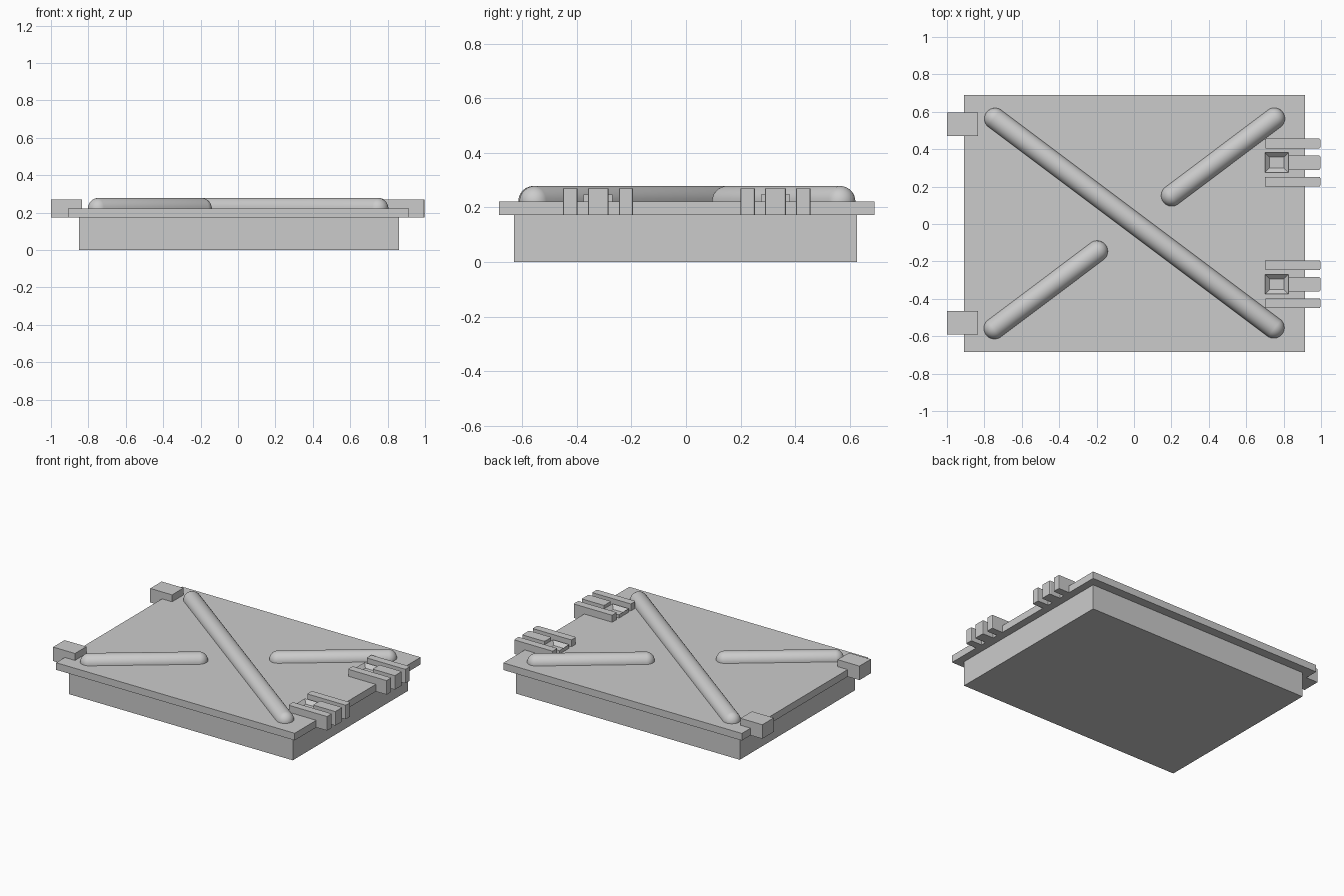
import bpy
import bmesh
from math import atan2, radians
from mathutils import Matrix, Vector

cube = bpy.data.objects.get("Cube")
if cube:
    bpy.data.objects.remove(cube, do_unlink=True)

# One plain grey for the whole model
grey = bpy.data.materials.new("plain grey")
grey.use_nodes = True
colour = (0.6, 0.6, 0.6, 1)
grey.diffuse_color = colour
grey.node_tree.nodes["Principled BSDF"].inputs["Base Color"].default_value = colour

SEAT, RIM, LUG = 0.173, 0.222, 0.27   # rim underside, rim top, hinge top


def finish(name, bm):
    bmesh.ops.recalc_face_normals(bm, faces=bm.faces)
    mesh = bpy.data.meshes.new(name)
    bm.to_mesh(mesh)
    bm.free()
    mesh.materials.append(grey)
    obj = bpy.data.objects.new(name, mesh)
    bpy.context.collection.objects.link(obj)
    return obj


def box_mesh(x, y, z):
    bm = bmesh.new()
    bmesh.ops.create_cube(bm, size=1)
    for v in bm.verts:
        v.co = [(a + b) / 2 + c * (b - a) for c, (a, b) in zip(v.co, (x, y, z))]
    return bm


def box(name, x, y, z, round_corners=0):
    bm = box_mesh(x, y, z)
    if round_corners:
        upright = [e for e in bm.edges
                   if abs(e.verts[0].co.z - e.verts[1].co.z) > 0.001]
        bmesh.ops.bevel(bm, geom=upright, offset=round_corners,
                        segments=2, profile=0.5, affect='EDGES')
    return finish(name, bm)


# Raised rib: half a capsule lying on the lid
def rib(name, start, end, radius=0.057):
    start, end = Vector((*start, RIM)), Vector((*end, RIM))
    run = end - start
    bm = bmesh.new()
    bmesh.ops.create_uvsphere(bm, u_segments=32, v_segments=15, radius=radius,
                              matrix=Matrix.Rotation(radians(90), 4, 'Y'))
    for v in bm.verts:
        v.co.x += run.length if v.co.x > 0 else 0
    bmesh.ops.bisect_plane(bm, geom=bm.verts[:] + bm.edges[:] + bm.faces[:],
                           plane_co=(0, 0, 0), plane_no=(0, 0, 1),
                           clear_inner=True, dist=0.0001)
    bmesh.ops.holes_fill(bm, edges=[e for e in bm.edges if e.is_boundary])
    bm.transform(Matrix.Translation(start)
                 @ Matrix.Rotation(atan2(run.y, run.x), 4, 'Z'))
    obj = finish(name, bm)
    bpy.ops.object.select_all(action='DESELECT')
    obj.select_set(True)
    bpy.context.view_layer.objects.active = obj
    bpy.ops.object.shade_smooth_by_angle(angle=radians(40))


# Low hinge pad with a square socket sunk in its top
def socket_pad(name, x, y):
    bm = box_mesh(x, y, (RIM - 0.01, 0.247))
    top = max(bm.faces, key=lambda f: f.calc_center_median().z)
    bmesh.ops.inset_region(bm, faces=[top], thickness=0.034)
    bmesh.ops.translate(bm, verts=top.verts, vec=(0, 0, -0.024))
    finish(name, bm)


# Body and overhanging lid
box("body", (-0.85, 0.86), (-0.63, 0.627), (0, SEAT))
box("lid", (-0.91, 0.913), (-0.685, 0.69), (SEAT, RIM))

# Cross pattern of ribs
rib("long_rib", (-0.743, 0.563), (0.747, -0.554))
rib("back_short_rib", (0.75, 0.564), (0.202, 0.152))
rib("front_short_rib", (-0.746, -0.558), (-0.197, -0.146))

for side, y in (("back", 0.328), ("front", -0.322)):
    # Three-fingered hinge on the left edge
    for label, offset in (("outer", 0.102), ("inner", -0.102)):
        box(f"{side}_hinge_{label}_finger", (0.70, 0.996),
            (y + offset - 0.026, y + offset + 0.026), (SEAT, LUG), 0.006)
    box(f"{side}_hinge_middle_finger", (0.825, 0.996),
        (y - 0.038, y + 0.038), (SEAT, LUG), 0.006)
    socket_pad(f"{side}_hinge_pad", (0.70, 0.825), (y - 0.053, y + 0.053))

# Catch blocks on the right edge
box("back_catch", (-1, -0.833), (0.47, 0.595), (SEAT, LUG))
box("front_catch", (-1, -0.833), (-0.59, -0.465), (SEAT, LUG))
